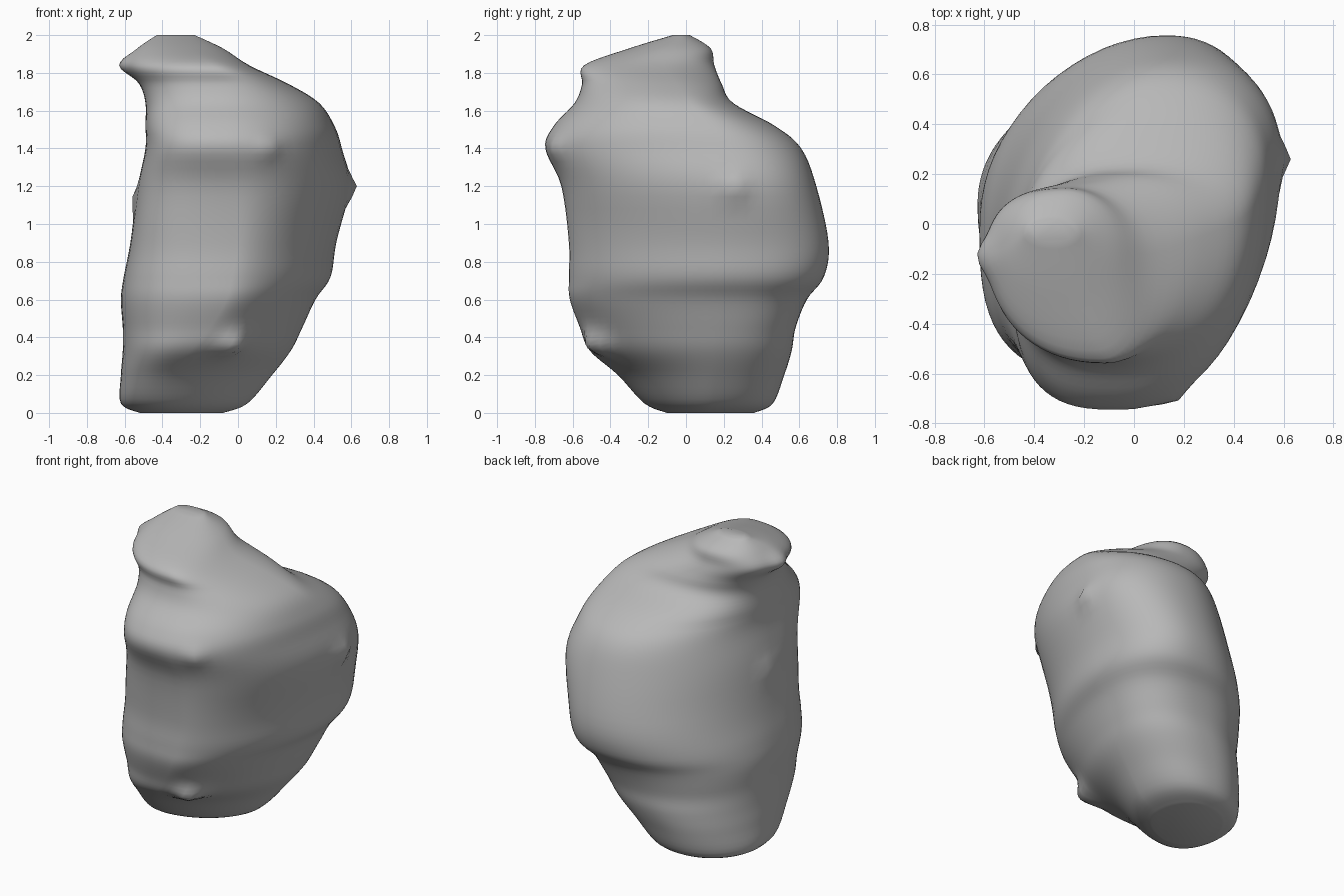
import bpy, bmesh, math
from mathutils import Vector

if "Cube" in bpy.data.objects:
    bpy.data.objects.remove(bpy.data.objects["Cube"])

# Sections: height, x low/high, y low/high, x of front and back points, y of left and right points
SECTIONS = [
    (0, -.52, -.08, -.1, .36, -.34, -.28, .12, .12),
    (.05, -.62, .05, -.22, .46, -.4, -.25, .1, .14),
    (.2, -.62, .18, -.36, .52, -.38, -.2, .06, .16),
    (.33, -.61, .28, -.51, .56, -.25, -.12, .03, .18),
    (.45, -.61, .34, -.56, .58, -.15, -.05, 0, .2),
    (.6, -.62, .41, -.615, .64, -.06, .02, -.02, .22),
    (.72, -.605, .49, -.62, .73, -.03, .1, -.05, .24),
    (.9, -.57, .52, -.62, .755, 0, .13, -.1, .26),
    (1.2, -.53, .59, -.66, .69, 0, .14, -.14, .26),
    (1.4, -.49, .55, -.745, .61, -.05, .12, -.16, .2),
    (1.52, -.49, .51, -.7, .47, -.06, .1, -.16, .12),
    (1.64, -.49, .43, -.59, .25, -.08, .02, -.15, .02),
    (1.74, -.52, .27, -.55, .19, -.1, -.08, -.13, -.05),
    (1.84, -.59, .06, -.54, .15, -.14, -.25, -.12, -.12),
    (1.93, -.53, -.08, -.3, .13, -.28, -.28, -.1, -.08),
    (2, -.43, -.23, -.07, .02, -.33, -.33, -.03, -.03),
]
SIDES, STEPS = 72, 5
# Corner fullness by height: back right, back left, front left, front right
CORNERS = [
    (0, 2.3, 1.95, 2.3, 1.7),
    (.5, 2.5, 2.15, 2.9, 1.7),
    (1, 2.3, 1.95, 3.2, 1.8),
    (1.5, 2.2, 1.9, 3, 2.1),
    (1.85, 2, 2.5, 2.1, 2.2),
    (2.1, 2, 2, 2, 2),
]


def catmull(a, b, c, d, t):
    return b + t * ((c - a) + t * ((2*a - 5*b + 4*c - d) + t * (3*(b - c) + d - a))) / 2


def fullness(z, quarter):
    """Linear blend of corner fullness between the listed heights."""
    for low, high in zip(CORNERS, CORNERS[1:]):
        if z <= high[0]:
            t = (z - low[0]) / (high[0] - low[0])
            return low[quarter + 1] * (1 - t) + high[quarter + 1] * t


def section_points(s):
    """Closed outline made of four superellipse quarters."""
    z, x0, x1, y0, y1, xf, xb, yl, yr = s
    for i in range(SIDES):
        a = 2 * math.pi * i / SIDES
        c, n = math.cos(a), math.sin(a)
        p = 2 / fullness(z, i * 4 // SIDES)
        cx = xb if n >= 0 else xf
        cy = yr if c >= 0 else yl
        rx = x1 - cx if c >= 0 else cx - x0
        ry = y1 - cy if n >= 0 else cy - y0
        yield Vector((cx + math.copysign(abs(c) ** p, c) * rx,
                      cy + math.copysign(abs(n) ** p, n) * ry, z))


# Small pinched points on the surface: tip, pull, reach
PINCHES = [
    ((.59, .26, 1.19), (.04, 0, 0), .06),
    ((-.59, -.13, 1.84), (-.04, 0, 0), .07),
    ((-.53, -.1, 1.13), (-.03, 0, 0), .06),
    ((-.02, -.48, .34), (.04, -.07, -.02), .09),
    ((.15, -.68, 1.4), (.02, -.02, 0), .06),
]


def build_rock():
    bm = bmesh.new()
    rings = []
    last = len(SECTIONS) - 1
    for k in range(last * STEPS + 1):
        j, t = min(k // STEPS, last - 1), k / STEPS
        t -= j
        quad = [SECTIONS[max(0, min(last, j + d))] for d in (-1, 0, 1, 2)]
        ring = []
        for co in section_points([catmull(*v, t) for v in zip(*quad)]):
            for tip, pull, reach in PINCHES:
                co += Vector(pull) * math.exp(-((co - Vector(tip)).length / reach) ** 2)
            ring.append(bm.verts.new(co))
        rings.append(ring)
    for low, high in zip(rings, rings[1:]):
        for i in range(SIDES):
            n = (i + 1) % SIDES
            bm.faces.new((low[i], low[n], high[n], high[i]))
    bm.faces.new(rings[0][::-1])
    bm.faces.new(rings[-1])
    mesh = bpy.data.meshes.new("boulder")
    bm.to_mesh(mesh)
    bm.free()
    return mesh


# Boulder body
rock = bpy.data.objects.new("boulder", build_rock())
bpy.context.collection.objects.link(rock)

stone = bpy.data.materials.new("grey stone")
stone.use_nodes = True
colour = (.48, .48, .48, 1)
stone.diffuse_color = colour
stone.node_tree.nodes["Principled BSDF"].inputs["Base Color"].default_value = colour
rock.data.materials.append(stone)

bpy.context.view_layer.objects.active = rock
rock.select_set(True)
bpy.ops.object.shade_smooth_by_angle(angle=math.radians(50))
